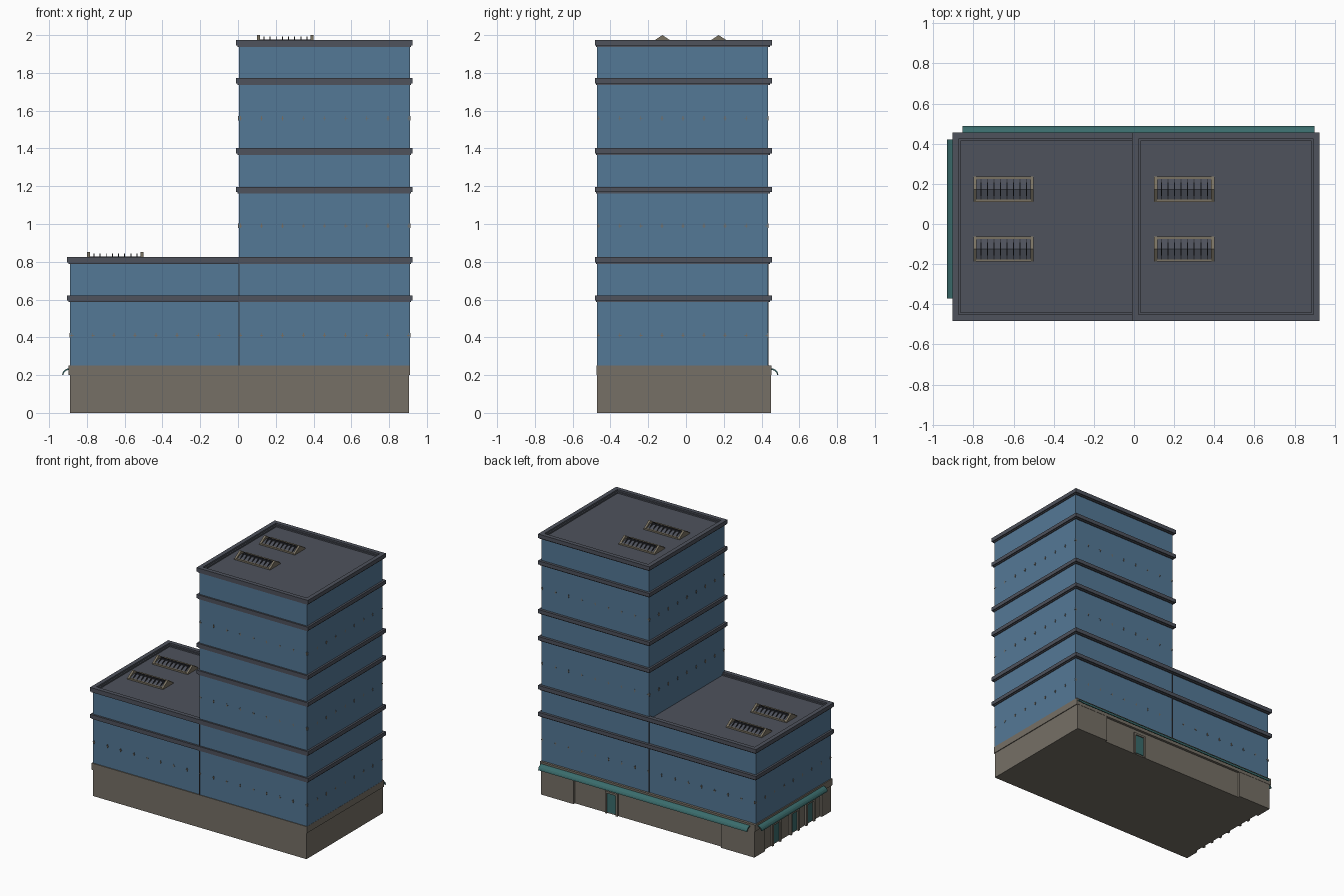
import bpy, math

if "Cube" in bpy.data.objects:
    bpy.data.objects.remove(bpy.data.objects["Cube"])


def material(name, rgb):
    m = bpy.data.materials.new(name)
    lin = [((c / 255 + 0.055) / 1.055) ** 2.4 for c in rgb]
    m.diffuse_color = (*lin, 1)
    m.use_nodes = True
    m.node_tree.nodes["Principled BSDF"].inputs["Base Color"].default_value = m.diffuse_color
    return m


BLUE = material("blue glass", (84, 120, 150))
SLATE = material("slate trim", (78, 82, 92))
STONE = material("base stone", (118, 112, 102))
TAN = material("vent tan", (122, 114, 98))
DARK = material("dark slat", (52, 54, 60))
TEAL = material("teal awning", (58, 108, 108))


def mesh(name, verts, faces, mat):
    me = bpy.data.meshes.new(name)
    me.from_pydata(verts, [], faces)
    me.materials.append(mat)
    ob = bpy.data.objects.new(name, me)
    bpy.context.collection.objects.link(ob)
    return ob


BOX_FACES = [(0, 3, 2, 1), (4, 5, 6, 7), (0, 1, 5, 4), (1, 2, 6, 5), (2, 3, 7, 6), (3, 0, 4, 7)]


def boxes(name, items, mat):
    """One object from several (x0, x1, y0, y1, z0, z1) boxes."""
    v, f = [], []
    for x0, x1, y0, y1, z0, z1 in items:
        n = len(v)
        v += [(x, y, z) for z in (z0, z1) for x, y in ((x0, y0), (x1, y0), (x1, y1), (x0, y1))]
        f += [tuple(n + i for i in q) for q in BOX_FACES]
    return mesh(name, v, f, mat)


def prism(name, profile, place, a, b, mat):
    """Extrude a closed profile from a to b; place maps (t, p, q) to xyz."""
    n = len(profile)
    v = [place(t, *p) for t in (a, b) for p in profile]
    f = [tuple(range(n))[::-1], tuple(range(n, 2 * n))]
    f += [(i, (i + 1) % n, (i + 1) % n + n, i + n) for i in range(n)]
    ob = mesh(name, v, f, mat)
    import_normals(ob)
    return ob


def import_normals(ob):
    import bmesh
    bm = bmesh.new()
    bm.from_mesh(ob.data)
    bmesh.ops.recalc_face_normals(bm, faces=bm.faces)
    bm.to_mesh(ob.data)
    bm.free()


# Glass volumes
boxes("low_wing_glass", [(-0.89, 0.02, -0.468, 0.433, 0.25, 0.80)], BLUE)
boxes("tower_glass", [(0.005, 0.91, -0.47, 0.435, 0.25, 1.95)], BLUE)
boxes("wall_seam", [(0.003, 0.009, y, y + 0.004, 0.25, 0.80) for y in (-0.472, 0.433)], DARK)

# Stone base: core, corner blocks around the recessed shopfronts, upper ledge
boxes("stone_base", [(-0.873, 0.905, -0.47, 0.433, 0, 0.21)], STONE)
boxes("base_corner_blocks", [
    (0.63, 0.905, 0.42, 0.45, 0, 0.21), (-0.89, -0.61, 0.42, 0.45, 0, 0.21),
    (-0.89, -0.86, 0.32, 0.45, 0, 0.21), (-0.89, -0.86, -0.47, -0.36, 0, 0.21)], STONE)
boxes("base_ledge", [(-0.898, 0.911, -0.475, 0.452, 0.20, 0.25)], STONE)

# Doors
boxes("back_door_frame", [(x, x + 0.014, 0.42, 0.446, 0, 0.165) for x in (0.265, 0.356)]
      + [(0.265, 0.37, 0.42, 0.446, 0.155, 0.17)], STONE)
boxes("back_door_glass", [(0.279, 0.356, 0.43, 0.438, 0.01, 0.155)], TEAL)
side_doors = (-0.23, -0.045, 0.175)
boxes("side_door_frames", [(-0.889, -0.86, y + s - 0.009, y + s + 0.009, 0, 0.17)
                           for y in side_doors for s in (-0.045, 0.045)]
      + [(-0.889, -0.86, y - 0.054, y + 0.054, 0.155, 0.17) for y in side_doors], STONE)
boxes("side_door_glass", [(-0.878, -0.87, y - 0.036, y + 0.036, 0.01, 0.155) for y in side_doors], TEAL)

# Curved awnings along the back and left
arc = [(math.sin(i * math.pi / 10), math.cos(i * math.pi / 10)) for i in range(6)]
awning = [(0.040 * s, 0.200 + 0.036 * c) for s, c in arc] + \
         [(0.033 * s, 0.200 + 0.028 * c) for s, c in reversed(arc)]
prism("back_awning", awning, lambda t, p, q: (t, 0.449 + p, q), -0.855, 0.90, TEAL)
prism("left_awning", awning, lambda t, p, q: (-0.891 - p, t, q), -0.37, 0.42, TEAL)

# Horizontal trim bands, each with a small step beneath
bands = []
for left, z0, z1 in ((-0.905, 0.59, 0.622), (-0.01, 1.165, 1.197),
                     (-0.01, 1.37, 1.402), (-0.01, 1.74, 1.772)):
    bands += [(left, 0.925, -0.483, 0.455, z0 + 0.004, z1),
              (left + 0.008, 0.917, -0.476, 0.445, z0 - 0.004, z0 + 0.006)]
boxes("trim_bands", bands, SLATE)


# Roof edges: slab, raised rim and inner step
def roof(name, x0, x1, z):
    y0, y1 = -0.483, 0.455
    parts = [(x0, x1, y0, y1, z - 0.03, z - 0.022),
             (x0 + 0.008, x1 - 0.008, y0 + 0.007, y1 - 0.01, z - 0.038, z - 0.028)]
    for w, zt in ((0.032, z), (0.042, z - 0.012)):
        parts += [(x0, x1, y0, y0 + w, z - 0.024, zt), (x0, x1, y1 - w, y1, z - 0.024, zt),
                  (x0, x0 + w, y0 + w, y1 - w, z - 0.024, zt),
                  (x1 - w, x1, y0 + w, y1 - w, z - 0.024, zt)]
    boxes(name, parts, SLATE)


roof("low_roof", -0.905, 0.925, 0.826)
roof("tower_roof", -0.01, 0.925, 1.975)


# Gabled roof vents with tan ends and thin triangular fins
def vent(x, y, z):
    def tri(h, w):
        return [(-w, 0), (w, 0), (w, 0.006), (0, h), (-w, 0.006)]

    def place(t, p, q):
        return (x + t, y + p, z + q)
    for t in (0, 0.284):
        prism("vent_end", tri(0.047, 0.063), place, t, t + 0.016, TAN)
    for i in range(8):
        t = 0.035 + i * 0.0325
        prism("vent_fin", tri(0.040, 0.058), place, t, t + 0.005, DARK)
    prism("vent_core", tri(0.024, 0.055), place, 0.01, 0.29, SLATE)
    boxes("vent_side_rails", [(x + 0.014, x + 0.286, y + s - 0.006, y + s + 0.006, z, z + 0.012)
                              for s in (-0.057, 0.057)], TAN)


for vx, vz in ((0.10, 1.953), (-0.80, 0.804)):
    for vy in (0.173, -0.125):
        vent(vx, vy, vz)

# Small cross-shaped glass fittings in rows on each wall
fit = []
for z, start in ((0.41, -0.88), (0.99, 0.013), (1.56, 0.013)):
    for i in range(round((0.905 - start) / 0.1115) + 1):
        x = min(start + i * 0.1115, 0.905)
        for y in (-0.47, 0.434):
            for a, b in ((0.008, 0.002), (0.002, 0.012)):
                fit.append((x - a, x + a, y - 0.002, y + 0.002, z - b, z + b))
    for i in range(9):
        y = -0.462 + i * 0.1115
        for x in (0.91, start - 0.01):
            for a, b in ((0.008, 0.002), (0.002, 0.012)):
                fit.append((x - 0.002, x + 0.002, y - a, y + a, z - b, z + b))
boxes("glass_fittings", fit, STONE)
